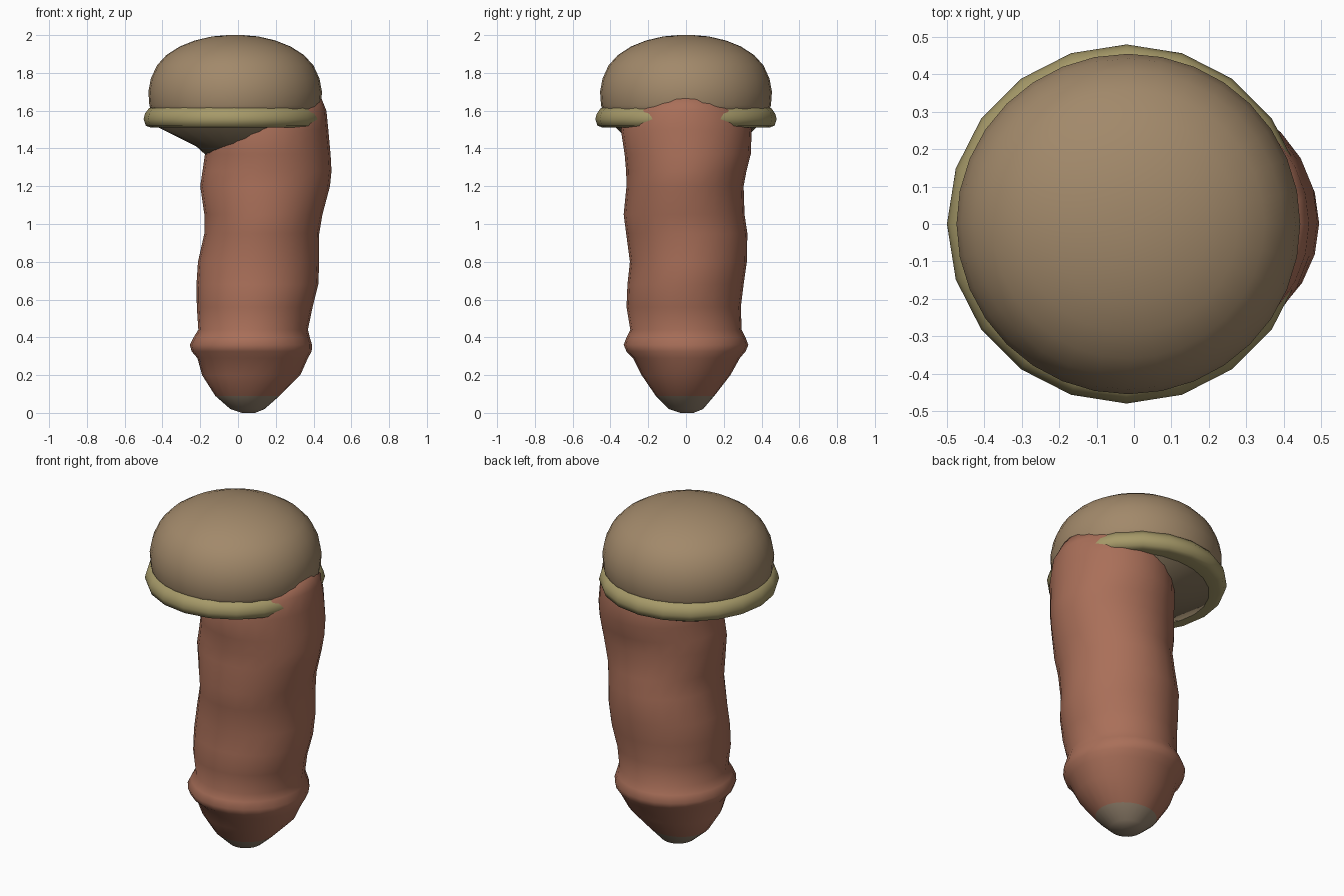
import bpy, bmesh
from math import sin, cos, pi


def material(name, rgb):
    m = bpy.data.materials.new(name)
    m.diffuse_color = (*rgb, 1)
    return m


def loft(name, rings, seg, mats, pick=lambda i: 0):
    """Skin rings of (z, left, right, front, back) extents; both ends closed."""
    bm = bmesh.new()
    loops = []
    for z, xl, xr, yf, yb in rings:
        cx, cy = (xl + xr) / 2, (yf + yb) / 2
        rx, ry = (xr - xl) / 2, (yb - yf) / 2
        loops.append([bm.verts.new((cx + rx * cos(2 * pi * k / seg),
                                    cy + ry * sin(2 * pi * k / seg), z))
                      for k in range(seg)])
    for i, (a, b) in enumerate(zip(loops, loops[1:])):
        for k in range(seg):
            n = (k + 1) % seg
            bm.faces.new((a[k], a[n], b[n], b[k])).material_index = pick(i)
    bm.faces.new(loops[0][::-1]).material_index = pick(0)
    bm.faces.new(loops[-1]).material_index = pick(len(loops) - 2)
    bmesh.ops.recalc_face_normals(bm, faces=bm.faces)
    for f in bm.faces:
        f.smooth = True
    me = bpy.data.meshes.new(name)
    bm.to_mesh(me)
    bm.free()
    for m in mats:
        me.materials.append(m)
    ob = bpy.data.objects.new(name, me)
    bpy.context.collection.objects.link(ob)
    return ob


def round_rings(profile, cx, sx=1.0):
    return [(z, cx - r * sx, cx + r * sx, -r, r) for r, z in profile]


red = material("stem_red", (0.40, 0.16, 0.10))
tip = material("tip_grey", (0.30, 0.23, 0.16))
tan = material("cap_tan", (0.36, 0.25, 0.145))
olive = material("rim_olive", (0.38, 0.32, 0.14))
dark = material("underside", (0.20, 0.15, 0.09))

# Wavy stem with rounded foot and a raised collar
stem = [
    (0.00, 0.02, 0.09, -0.03, 0.04),
    (0.02, -0.04, 0.14, -0.09, 0.09),
    (0.09, -0.12, 0.22, -0.16, 0.15),
    (0.20, -0.19, 0.33, -0.235, 0.235),
    (0.29, -0.215, 0.37, -0.28, 0.285),
    (0.325, -0.245, 0.39, -0.315, 0.315),
    (0.36, -0.255, 0.392, -0.33, 0.33),
    (0.40, -0.235, 0.38, -0.315, 0.315),
    (0.44, -0.21, 0.37, -0.295, 0.295),
    (0.56, -0.218, 0.395, -0.315, 0.29),
    (0.68, -0.22, 0.425, -0.31, 0.305),
    (0.80, -0.212, 0.43, -0.297, 0.322),
    (0.95, -0.178, 0.43, -0.317, 0.325),
    (1.05, -0.178, 0.447, -0.33, 0.31),
    (1.20, -0.20, 0.487, -0.315, 0.305),
    (1.28, -0.188, 0.495, -0.317, 0.32),
    (1.37, -0.175, 0.49, -0.325, 0.343),
    (1.50, -0.17, 0.478, -0.345, 0.348),
    (1.60, -0.10, 0.468, -0.31, 0.31),
    (1.67, 0.00, 0.44, -0.20, 0.20),
]
loft("stem", stem, 24, [red, tip], lambda i: 1 if i < 2 else 0)

# Sloping underside that joins the overhanging cap to the stem
under = [(1.36, -0.165, 0.30, -0.20, 0.20), (1.41, -0.22, 0.36, -0.27, 0.27),
         (1.51, -0.42, 0.42, -0.37, 0.37), (1.56, -0.42, 0.42, -0.40, 0.40)]
loft("cap_underside", under, 24, [dark])

# Rolled rim of the cap
rim = [(0.36, 1.515), (0.44, 1.51), (0.468, 1.52), (0.48, 1.555),
       (0.472, 1.585), (0.45, 1.615), (0.40, 1.62)]
loft("cap_rim", round_rings(rim, -0.02), 20, [olive])

# Domed cap
dome = [(0.43, 1.56), (0.45, 1.63), (0.455, 1.70), (0.442, 1.77), (0.41, 1.84),
        (0.36, 1.895), (0.29, 1.94), (0.21, 1.972), (0.12, 1.993), (0.04, 2.0)]
loft("cap_dome", round_rings(dome, -0.015, 1.01), 32, [tan])
